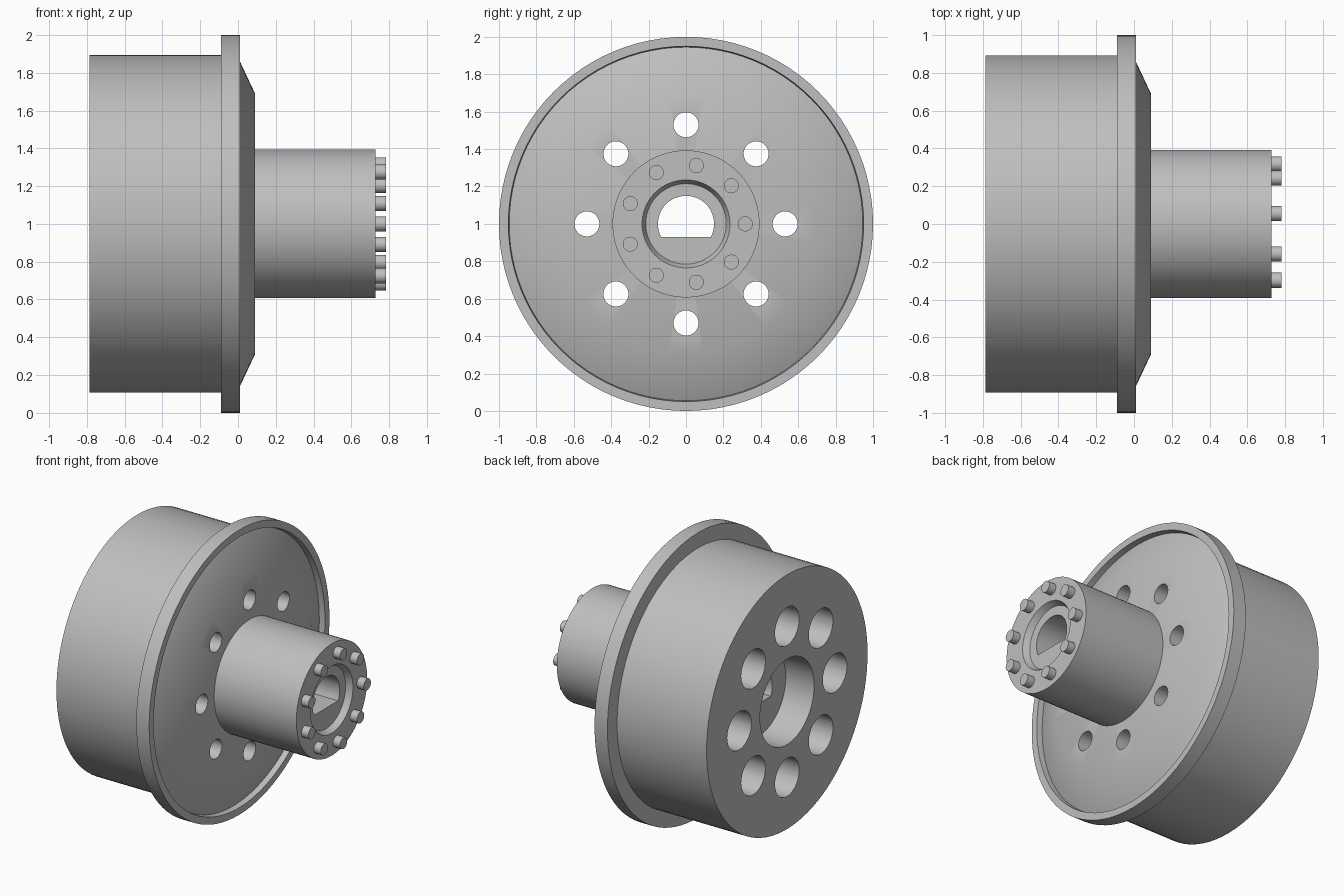
import bpy, bmesh
from math import sin, cos, asin, pi, radians

cube = bpy.data.objects.get("Cube")
if cube:
    bpy.data.objects.remove(cube, do_unlink=True)

AXLE_Z = 1.0
SEGMENTS = 96

steel = bpy.data.materials.new("grey steel")
steel.use_nodes = True
GREY = (0.52, 0.52, 0.52, 1)
steel.diffuse_color = GREY
steel.node_tree.nodes["Principled BSDF"].inputs["Base Color"].default_value = GREY


def finish(name, bm):
    bmesh.ops.remove_doubles(bm, verts=bm.verts, dist=1e-5)
    bmesh.ops.recalc_face_normals(bm, faces=bm.faces)
    mesh = bpy.data.meshes.new(name)
    bm.to_mesh(mesh)
    bm.free()
    mesh.materials.append(steel)
    obj = bpy.data.objects.new(name, mesh)
    obj.location.z = AXLE_Z
    bpy.context.collection.objects.link(obj)
    return obj


def lathe(name, profile):
    """Revolve (x, radius) points about the axle."""
    bm = bmesh.new()
    verts = [bm.verts.new((x, 0, r)) for x, r in profile]
    edges = [bm.edges.new(pair) for pair in zip(verts, verts[1:])]
    bmesh.ops.spin(bm, geom=verts + edges, cent=(0, 0, 0), axis=(1, 0, 0),
                   angle=2 * pi, steps=SEGMENTS)
    return finish(name, bm)


def prism(bm, outline, x0, x1):
    """Extrude a (y, z) outline along the axle."""
    face = bm.faces.new([bm.verts.new((x0, y, z)) for y, z in outline])
    top = bmesh.ops.extrude_face_region(bm, geom=[face], use_keep_orig=True)
    moved = [v for v in top["geom"] if isinstance(v, bmesh.types.BMVert)]
    bmesh.ops.translate(bm, verts=moved, vec=(x1 - x0, 0, 0))


def disc_ring(name, count, ring_r, r, x0, x1, sides):
    """A circle of equal cylinders around the axle."""
    bm = bmesh.new()
    for i in range(count):
        a = 2 * pi * i / count
        prism(bm, [(ring_r * cos(a) + r * cos(2 * pi * k / sides),
                    ring_r * sin(a) + r * sin(2 * pi * k / sides))
                   for k in range(sides)], x0, x1)
    return finish(name, bm)


def cut(obj, cutters):
    for c in cutters:
        c.hide_render = True
        mod = obj.modifiers.new("cut", "BOOLEAN")
        mod.operation, mod.solver, mod.object = "DIFFERENCE", "EXACT", c
    bpy.context.view_layer.update()
    graph = bpy.context.evaluated_depsgraph_get()
    mesh = bpy.data.meshes.new_from_object(obj.evaluated_get(graph))
    obj.modifiers.clear()
    obj.data = mesh


# Drum, flange and dished disc, with a blind bore in the back
wheel = lathe("wheel", [
    (-0.565, 0), (-0.565, 0.30), (-0.785, 0.30), (-0.785, 0.893),
    (-0.09, 0.893), (-0.09, 1.0), (0.01, 1.0), (0.01, 0.95),
    (-0.03, 0.945), (0.09, 0.69), (0.09, 0)])

# Hub with a chamfered recess at its end
hub = lathe("hub", [
    (0.05, 0), (0.05, 0.393), (0.728, 0.393), (0.728, 0.235),
    (0.685, 0.215), (0.685, 0)])

# D-shaped shaft hole
flat = asin(-0.07 / 0.15)
steps = 48
bm = bmesh.new()
prism(bm, [(0.15 * cos(a), 0.15 * sin(a)) for a in
           (flat + (pi - 2 * flat) * k / steps for k in range(steps + 1))], -0.9, 0.9)
shaft_cutter = finish("shaft_cutter", bm)

# Lug holes, wide at the back and narrow through the disc
narrow_cutter = disc_ring("narrow_cutter", 8, 0.53, 0.067, -0.9, 0.3, 32)
wide_cutter = disc_ring("wide_cutter", 8, 0.53, 0.134, -0.9, -0.1, 40)

cut(wheel, [wide_cutter, narrow_cutter, shaft_cutter])
cut(hub, [shaft_cutter])
for c in (shaft_cutter, narrow_cutter, wide_cutter):
    bpy.data.objects.remove(c, do_unlink=True)

# Ring of bolts on the hub end
bolts = disc_ring("hub_bolts", 9, 0.317, 0.04, 0.72, 0.782, 24)

for obj in (wheel, hub, bolts):
    bpy.ops.object.select_all(action="DESELECT")
    obj.select_set(True)
    bpy.context.view_layer.objects.active = obj
    bpy.ops.object.shade_smooth_by_angle(angle=radians(30))
